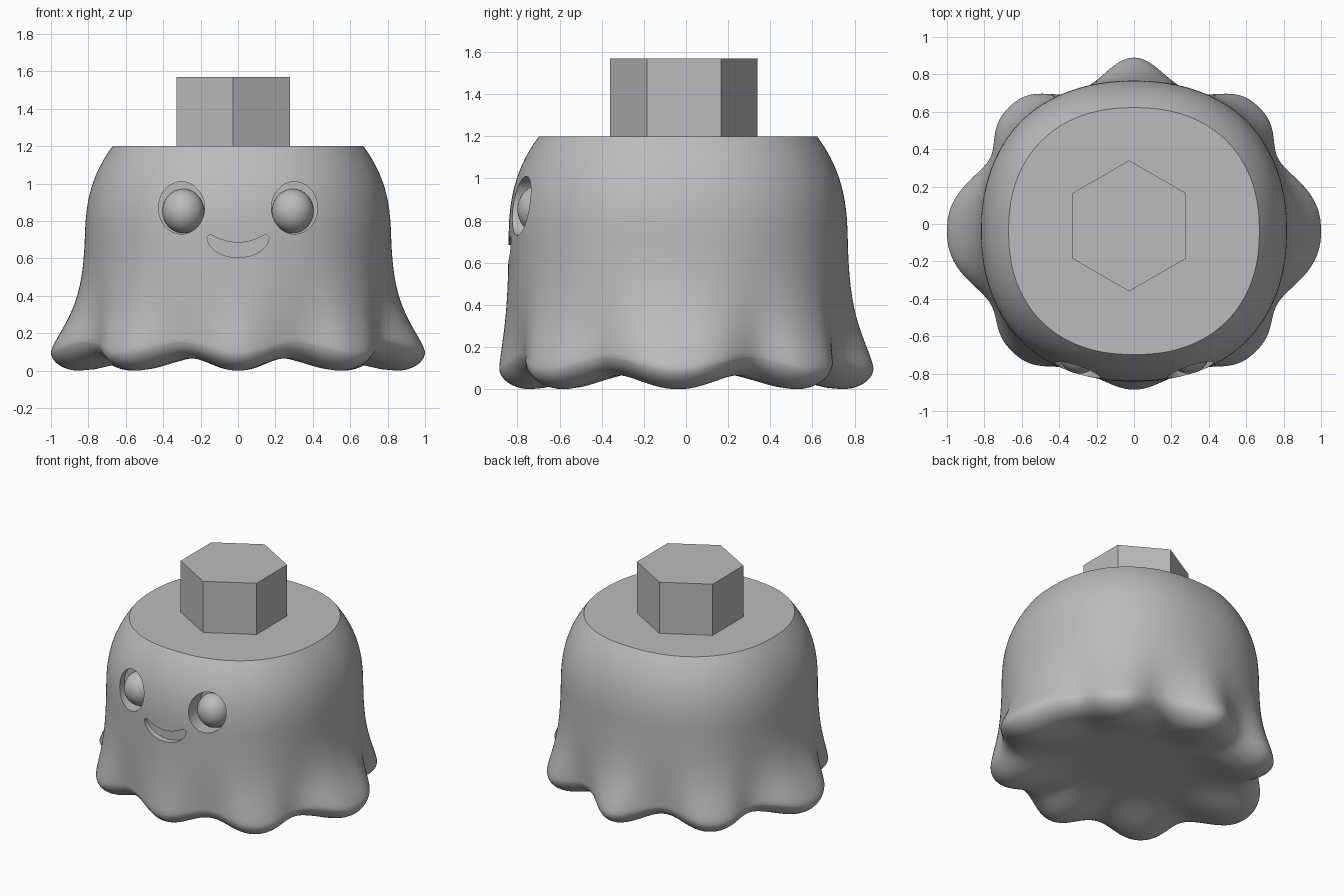
import bpy, bmesh
from math import sin, cos, pi, radians, exp

if "Cube" in bpy.data.objects:
    bpy.data.objects.remove(bpy.data.objects["Cube"], do_unlink=True)

# One plain grey material
GREY = (0.5, 0.5, 0.5, 1)
grey = bpy.data.materials.new("grey")
grey.use_nodes = True
grey.diffuse_color = GREY
grey.node_tree.nodes["Principled BSDF"].inputs["Base Color"].default_value = GREY

SEGMENTS = 192
CENTRE_Y = -0.038
TOP = 1.2


def add_object(name, bm):
    bmesh.ops.recalc_face_normals(bm, faces=bm.faces)
    mesh = bpy.data.meshes.new(name)
    bm.to_mesh(mesh)
    bm.free()
    mesh.materials.append(grey)
    obj = bpy.data.objects.new(name, mesh)
    bpy.context.collection.objects.link(obj)
    return obj


def activate(obj):
    bpy.ops.object.select_all(action='DESELECT')
    obj.select_set(True)
    bpy.context.view_layer.objects.active = obj


def smooth(obj):
    activate(obj)
    bpy.ops.object.shade_smooth_by_angle(angle=radians(35))


# Hem folds: direction in degrees, how far they stick out, width, bluntness
FOLDS = [(0, 0.185, 22, 2.6), (180, 0.185, 22, 2.6),
         (90, 0.125, 12, 2), (270, 0.045, 12, 2),
         (45, 0.10, 14, 3), (135, 0.10, 14, 3),
         (225, 0.075, 14, 3), (315, 0.075, 14, 3)]


def fold(angle):
    total = -0.02 * (0.5 - 0.5 * cos(8 * angle))
    for direction, size, width, blunt in FOLDS:
        off = abs((angle * 180 / pi - direction + 180) % 360 - 180)
        total += size * exp(-(off / width) ** blunt)
    return total


def lift(angle):
    return 0.065 * (0.5 - 0.5 * cos(8 * angle))


def radius(angle, z):
    # Rounded-square section, shoulders curving in, folds flaring towards the hem
    half = 0.815 - 0.145 * (max(z - 0.7, 0) / 0.5) ** 2.6
    n = 2.25
    section = (abs(cos(angle)) ** n + abs(sin(angle) / 0.985) ** n) ** (-1 / n)
    flare = exp(-(max(z - 0.1, 0) / 0.235) ** 1.4)
    return half * section + fold(angle) * flare


def body_column(angle):
    """Radius and height pairs from the top edge down and under to the middle."""
    column = []
    for i in range(45):
        z = TOP - (TOP - 0.1) * i / 44
        column.append((radius(angle, z), z + lift(angle) * max(0, 1 - z / 0.6)))
    low = lift(angle)
    edge = radius(angle, 0.1)
    for i in range(1, 11):
        a = i / 10 * pi / 2
        column.append((edge - 0.15 * (1 - cos(a)), low + 0.1 * (1 - sin(a))))
    inner = edge - 0.15
    for i in range(1, 10):
        t = i / 10
        ease = min(1, t * 1.8)
        ease = ease * ease * (3 - 2 * ease)
        column.append((inner * (1 - t), low + (0.09 - low) * ease))
    return column


# Draped body
bm = bmesh.new()
columns = []
for s in range(SEGMENTS):
    a = 2 * pi * s / SEGMENTS
    columns.append([bm.verts.new((r * cos(a), CENTRE_Y + r * sin(a), z))
                    for r, z in body_column(a)])
middle = bm.verts.new((0, CENTRE_Y, 0.09))
for s in range(SEGMENTS):
    left, right = columns[s], columns[(s + 1) % SEGMENTS]
    for i in range(len(left) - 1):
        bm.faces.new((left[i], right[i], right[i + 1], left[i + 1]))
    bm.faces.new((left[-1], right[-1], middle))
bm.faces.new([c[0] for c in columns])
body = add_object("body", bm)


def prism(name, outline, y_front, y_back):
    bm = bmesh.new()
    face = bm.faces.new([bm.verts.new((x, y_front, z)) for x, z in outline])
    new = bmesh.ops.extrude_face_region(bm, geom=[face])["geom"]
    for v in new:
        if isinstance(v, bmesh.types.BMVert):
            v.co.y = y_back
    return add_object(name, bm)


def carve(cutter):
    cutter.hide_render = True
    mod = body.modifiers.new("carve", 'BOOLEAN')
    mod.operation = 'DIFFERENCE'
    mod.solver = 'EXACT'
    mod.object = cutter
    activate(body)
    bpy.ops.object.modifier_apply(modifier=mod.name)
    bpy.data.objects.remove(cutter, do_unlink=True)


# Eye sockets
for side in (-1, 1):
    ring = [2 * pi * i / 48 for i in range(48)]
    carve(prism("socket_cutter",
                [(side * 0.302 + 0.123 * cos(a), 0.87 + 0.14 * sin(a)) for a in ring],
                -1.0, -0.69))

# Smiling mouth recess: shallow upper curve, deeper lower curve, rounded corners
steps = [i / 16 for i in range(-16, 17)]
lower = [(0.165 * sin(t * pi / 2), 0.605 + 0.11 * (1 - cos(t * pi / 2))) for t in steps]
upper = [(0.15 * t, 0.685 + 0.045 * t * t) for t in reversed(steps)]
carve(prism("mouth_cutter", lower + upper, -1.0, -0.8))
smooth(body)

# Eyeballs
for side, name in ((-1, "right_eye"), (1, "left_eye")):
    bm = bmesh.new()
    bmesh.ops.create_uvsphere(bm, u_segments=40, v_segments=24, radius=1)
    for v in bm.verts:
        v.co = (side * 0.293 + 0.111 * v.co.x, -0.69 + 0.11 * v.co.y, 0.853 + 0.118 * v.co.z)
    smooth(add_object(name, bm))

# Hexagonal peg on the flat top
bpy.ops.mesh.primitive_cylinder_add(vertices=6, radius=0.35, depth=0.37,
                                    location=(-0.026, -0.01, TOP + 0.185))
peg = bpy.context.object
peg.name = "hexagonal_peg"
peg.data.materials.append(grey)
